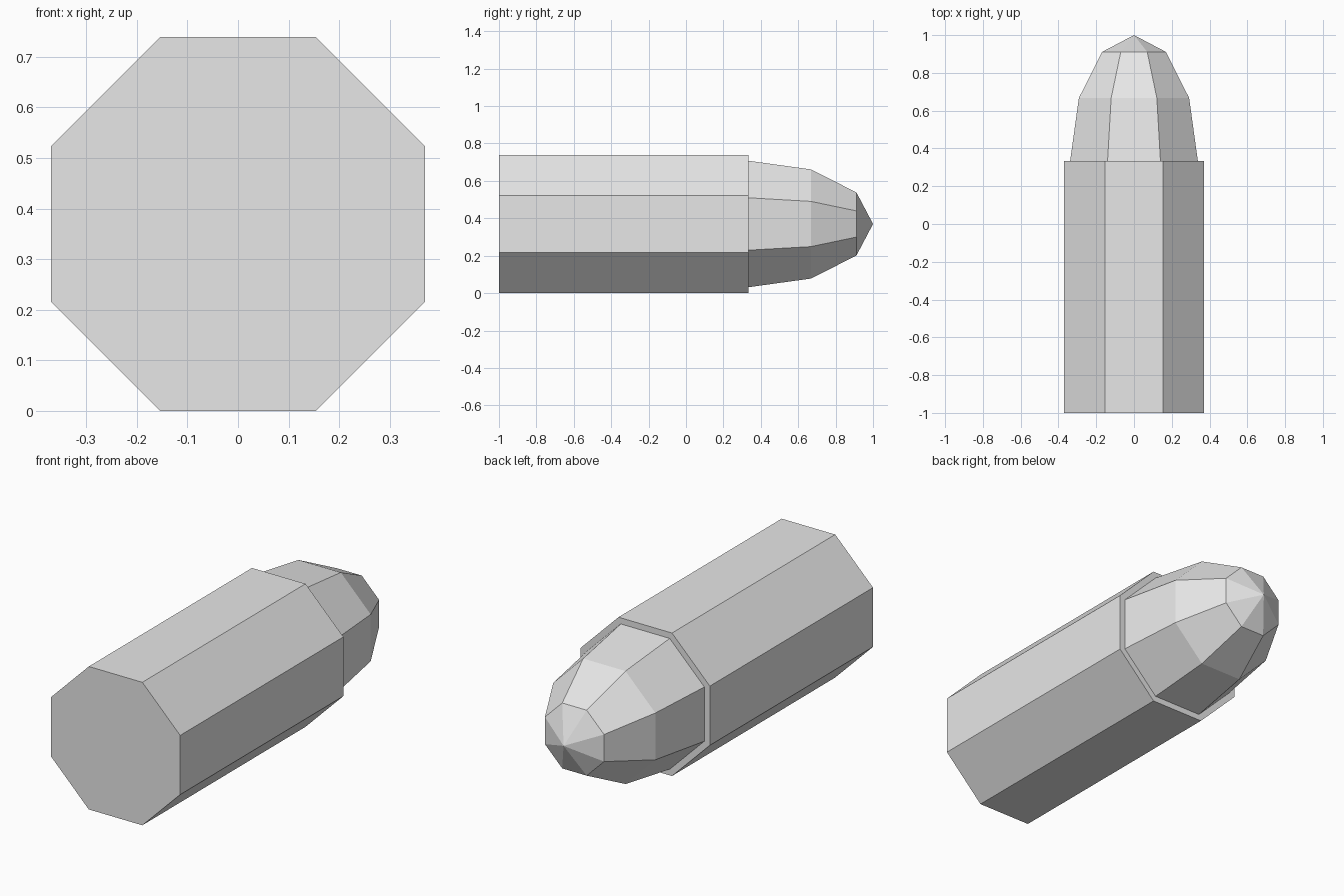
import bpy, bmesh, math

if "Cube" in bpy.data.objects:
    bpy.data.objects.remove(bpy.data.objects["Cube"])

SIDES = 8
RADIUS = 0.4
AXIS_Z = RADIUS * math.cos(math.pi / SIDES)  # body rests on a flat side

grey = bpy.data.materials.new("plain grey")
grey.diffuse_color = (0.8, 0.8, 0.8, 1)
grey.use_nodes = True
grey.node_tree.nodes["Principled BSDF"].inputs["Base Color"].default_value = grey.diffuse_color


def lathe_y(name, profile):
    """Closed faceted solid around the y axis from (y, radius) points; radius 0 is a tip."""
    bm = bmesh.new()
    rings = []
    for y, r in profile:
        n = SIDES if r > 0 else 1
        angles = [(i + 0.5) * 2 * math.pi / SIDES for i in range(n)]
        rings.append([bm.verts.new((r * math.cos(a), y, AXIS_Z + r * math.sin(a)))
                      for a in angles])
    for a, b in zip(rings, rings[1:]):
        for i in range(SIDES):
            j = (i + 1) % SIDES
            bm.faces.new((a[i], a[j], b[0]) if len(b) == 1 else (a[i], a[j], b[j], b[i]))
    for ring in (rings[0], rings[-1]):
        if len(ring) > 1:
            bm.faces.new(ring)
    bmesh.ops.recalc_face_normals(bm, faces=bm.faces)
    mesh = bpy.data.meshes.new(name)
    bm.to_mesh(mesh)
    bm.free()
    mesh.materials.append(grey)
    obj = bpy.data.objects.new(name, mesh)
    bpy.context.collection.objects.link(obj)
    return obj


# Straight casing
lathe_y("casing", [(-1, RADIUS), (0.333, RADIUS)])

# Rounded nose, narrower than the casing so a thin rim shows
lathe_y("bullet_nose", [(0.32, 0.367), (0.333, 0.366), (0.667, 0.316), (0.911, 0.183), (1, 0)])
